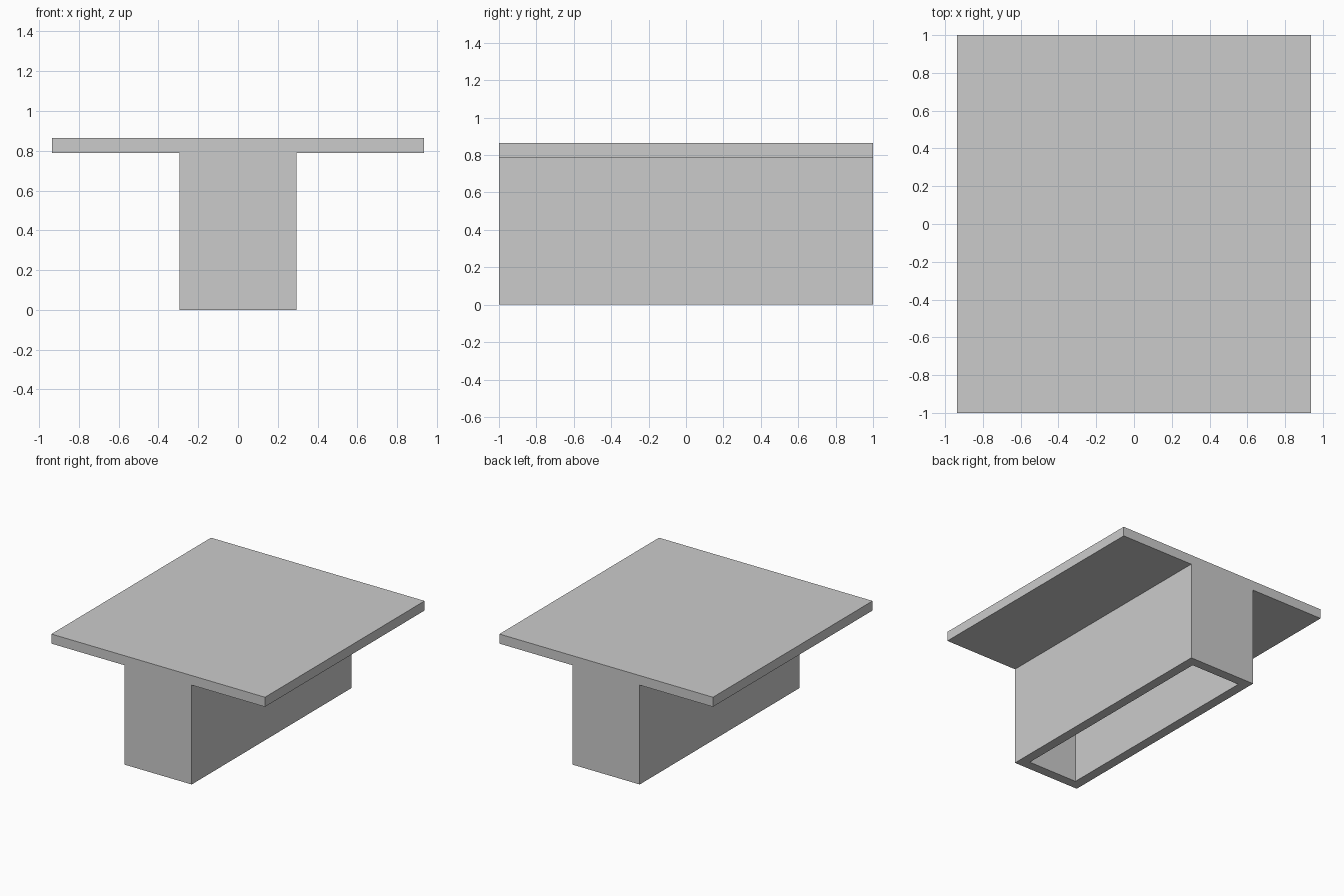
import bpy
import bmesh
from mathutils import Matrix, Vector

cube = bpy.data.objects.get("Cube")
if cube:
    bpy.data.objects.remove(cube, do_unlink=True)

grey = bpy.data.materials.new("plain grey")
grey.use_nodes = True
colour = (0.6, 0.6, 0.6, 1)
grey.diffuse_color = colour
grey.node_tree.nodes["Principled BSDF"].inputs["Base Color"].default_value = colour

SLAB_BOTTOM, SLAB_TOP = 0.788, 0.864
WALL = 0.077


def box(bm, half_x, half_y, z0, z1):
    """Add a box centred on the z axis and return its faces."""
    matrix = (Matrix.Translation((0, 0, (z0 + z1) / 2))
              @ Matrix.Diagonal((half_x * 2, half_y * 2, z1 - z0, 1)))
    verts = bmesh.ops.create_cube(bm, size=1, matrix=matrix)["verts"]
    return list({f for v in verts for f in v.link_faces})


def finish(bm, name):
    mesh = bpy.data.meshes.new(name)
    bm.to_mesh(mesh)
    bm.free()
    mesh.materials.append(grey)
    obj = bpy.data.objects.new(name, mesh)
    bpy.context.collection.objects.link(obj)
    return obj


# Flat top slab
bm = bmesh.new()
box(bm, 0.937, 1, SLAB_BOTTOM, SLAB_TOP)
finish(bm, "top_slab")

# Hollow base, open underneath and closed above by the slab
bm = bmesh.new()
faces = box(bm, 0.294, 1, 0, SLAB_BOTTOM)
top = [f for f in faces if f.normal.z > 0.5]
bottom = [f for f in faces if f.normal.z < -0.5]
bmesh.ops.inset_region(bm, faces=bottom + top, thickness=WALL, use_even_offset=True)
bmesh.ops.delete(bm, geom=top, context="FACES_ONLY")
opening = bmesh.ops.extrude_face_region(bm, geom=bottom)["geom"]
rim = [v for v in opening if isinstance(v, bmesh.types.BMVert)]
bmesh.ops.translate(bm, verts=rim, vec=Vector((0, 0, SLAB_BOTTOM)))
bmesh.ops.delete(bm, geom=bottom + [f for f in opening if isinstance(f, bmesh.types.BMFace)],
                 context="FACES")
bmesh.ops.remove_doubles(bm, verts=bm.verts[:], dist=0.0001)
bmesh.ops.recalc_face_normals(bm, faces=bm.faces[:])
finish(bm, "hollow_base")
